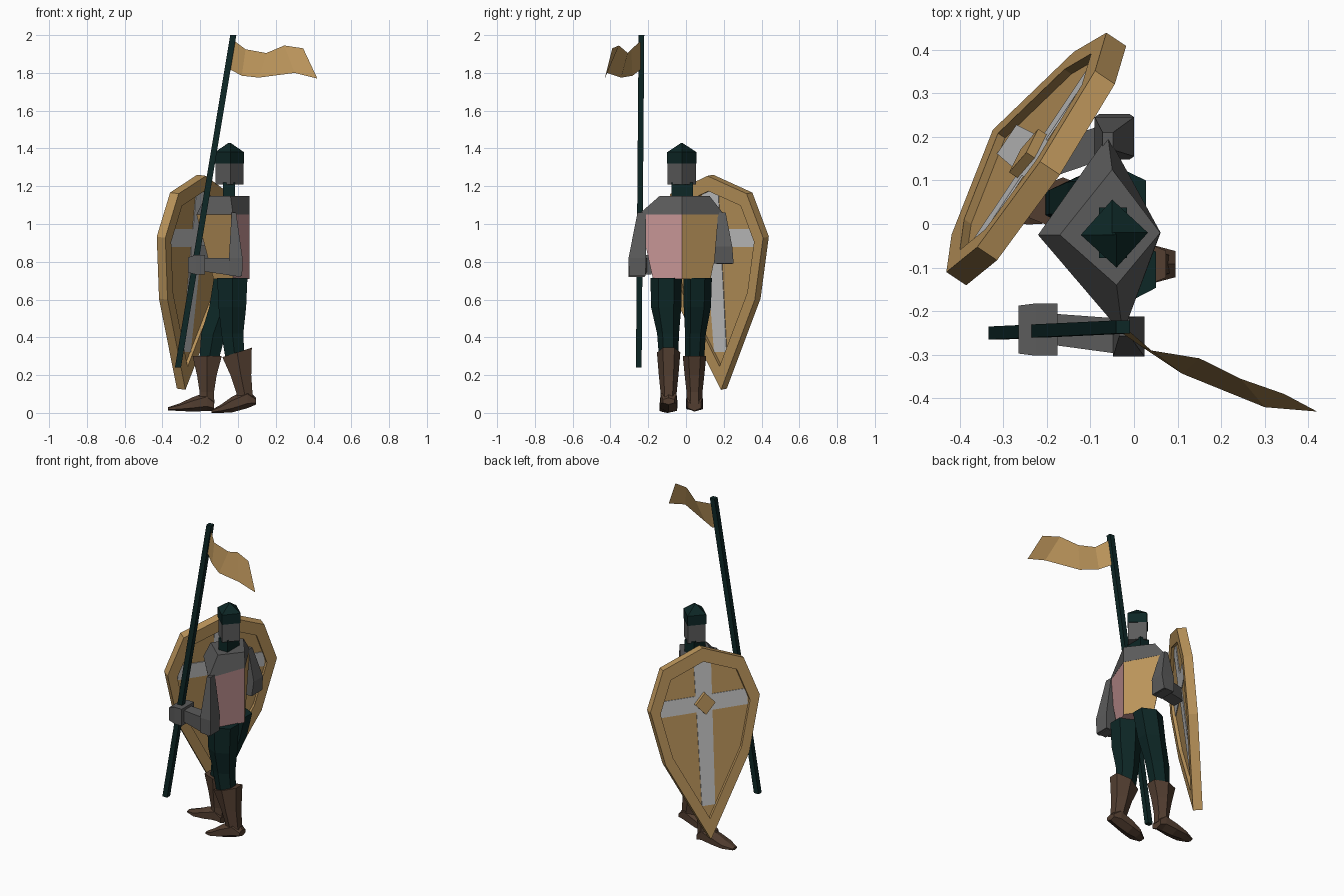
import bpy, bmesh, math
from mathutils import Vector


def mat(name, r, g, b):
    m = bpy.data.materials.new(name)
    m.diffuse_color = (r, g, b, 1)
    return m


GOLD = mat("gold", 0.50, 0.30, 0.105)
PINK = mat("pink", 0.60, 0.32, 0.32)
STEEL = mat("steel grey", 0.105, 0.105, 0.105)
GREEN = mat("dark green", 0.004, 0.020, 0.019)
BROWN = mat("boot brown", 0.085, 0.048, 0.030)
WHITE = mat("pale grey", 0.56, 0.56, 0.56)


def build(name, lofts, *mats, rule=None, closed=True):
    """Skin each list of equal-length rings into one flat-shaded object."""
    bm = bmesh.new()
    for rings in lofts:
        vs = [[bm.verts.new(p) for p in r] for r in rings]
        n = len(vs[0])
        for a, b in zip(vs, vs[1:]):
            for i in range(n if closed else n - 1):
                j = (i + 1) % n
                bm.faces.new((a[i], a[j], b[j], b[i]))
        if closed:
            bm.faces.new(vs[0][::-1])
            bm.faces.new(vs[-1])
    bmesh.ops.recalc_face_normals(bm, faces=bm.faces)
    if rule:
        for f in bm.faces:
            f.material_index = rule(f.calc_center_median())
    me = bpy.data.meshes.new(name)
    bm.to_mesh(me)
    bm.free()
    for m in mats:
        me.materials.append(m)
    ob = bpy.data.objects.new(name, me)
    bpy.context.collection.objects.link(ob)
    return ob


def limb(axis, sections, n=4):
    """Rings from (x, y, z, half1, half2); halves are x,y or y,z."""
    rings = []
    for x, y, z, a, b in sections:
        ring = []
        for i in range(n):
            t = 2 * math.pi * (i + 0.5) / n
            k = 1 / math.cos(math.pi / n)
            c = math.cos(t) * (k if n == 4 else 1 / math.cos(math.pi / 6))
            s = math.sin(t) * (k if n == 4 else 1)
            ring.append((x + a * c, y + b * s, z) if axis == 'z'
                        else (x, y + a * c, z + b * s))
        rings.append(ring)
    return rings


def diamond(z, front, back, right, left, xr=-0.04, xl=-0.05):
    """Four-cornered ring with corners on the body axes."""
    return [(front, -0.025, z), (xr, right, z), (back, -0.02, z), (xl, left, z)]


# Quartered tunic
build("tunic", [[diamond(0.71, -0.13, 0.06, -0.175, 0.13, -0.026, -0.04),
                 diamond(1.05, -0.22, 0.06, -0.25, 0.20, -0.026, -0.06)]],
      GOLD, PINK,
      rule=lambda c: 0 if (c.x + 0.04) * (c.y + 0.022) > 0 else 1)

# Shoulder mantle, neck, mail hood and pointed helmet
build("mantle", [[diamond(1.05, -0.22, 0.061, -0.252, 0.202, -0.026, -0.06),
                  diamond(1.148, -0.17, 0.06, -0.14, 0.125)]], STEEL)
build("neck", [limb('z', [(-0.048, -0.02, 1.14, 0.032, 0.058),
                          (-0.048, -0.02, 1.22, 0.032, 0.058)])], GREEN)
build("hood", [[diamond(1.21, -0.118, 0.028, -0.098, 0.053),
                diamond(1.33, -0.118, 0.028, -0.098, 0.053)]], STEEL)
build("helmet", [[diamond(1.32, -0.122, 0.032, -0.1, 0.056),
                  diamond(1.38, -0.122, 0.032, -0.1, 0.056),
                  diamond(1.43, -0.047, -0.045, -0.024, -0.02)]], GREEN)

# Right arm, bent forward to grip the pole
build("right_arm", [
    limb('z', [(-0.022, -0.235, 1.06, 0.012, 0.022),
               (-0.012, -0.258, 0.82, 0.036, 0.046),
               (-0.012, -0.258, 0.725, 0.034, 0.044)]),
    limb('x', [(0.012, -0.262, 0.77, 0.042, 0.05),
               (-0.18, -0.242, 0.785, 0.036, 0.036)])], STEEL)
build("right_gauntlet", [
    limb('x', [(-0.175, -0.242, 0.785, 0.06, 0.052),
               (-0.225, -0.242, 0.785, 0.06, 0.052),
               (-0.265, -0.242, 0.783, 0.055, 0.04)])], STEEL)

# Left arm, holding the shield from behind
build("left_arm", [
    limb('z', [(-0.06, 0.19, 1.06, 0.012, 0.02),
               (-0.045, 0.20, 0.88, 0.045, 0.045),
               (-0.045, 0.20, 0.79, 0.035, 0.052)]),
    limb('x', [(-0.02, 0.205, 0.83, 0.04, 0.042),
               (-0.21, 0.14, 0.85, 0.04, 0.038)])], STEEL)

# Legs: right leg back, left leg forward
build("right_leg", [limb('z', [(-0.03, -0.105, 0.715, 0.08, 0.083),
                               (-0.03, -0.105, 0.56, 0.073, 0.08),
                               (-0.03, -0.095, 0.42, 0.058, 0.058),
                               (-0.015, -0.092, 0.28, 0.05, 0.05)], 6)], GREEN)
build("left_leg", [limb('z', [(-0.05, 0.062, 0.715, 0.078, 0.075),
                              (-0.08, 0.06, 0.56, 0.072, 0.072),
                              (-0.13, 0.05, 0.42, 0.065, 0.055),
                              (-0.155, 0.045, 0.27, 0.05, 0.05)], 6)], GREEN)


def boot(name, shaft, foot, slope):
    top = limb('z', shaft, 6)
    x0 = shaft[0][0]
    top[0] = [(x, y, z + slope * (x - x0)) for x, y, z in top[0]]
    build(name, [top, limb('x', foot, 6)], BROWN)


boot("right_boot",
     [(-0.005, -0.092, 0.32, 0.078, 0.062), (0.015, -0.092, 0.2, 0.055, 0.052),
      (0.035, -0.092, 0.10, 0.042, 0.042), (0.045, -0.092, 0.05, 0.045, 0.042)],
     [(0.095, -0.092, 0.062, 0.03, 0.018), (0.05, -0.092, 0.075, 0.042, 0.05),
      (-0.03, -0.092, 0.045, 0.046, 0.042), (-0.09, -0.095, 0.022, 0.046, 0.022),
      (-0.14, -0.10, 0.008, 0.02, 0.008)], 0.32)
boot("left_boot",
     [(-0.163, 0.045, 0.30, 0.077, 0.062), (-0.165, 0.045, 0.2, 0.052, 0.052),
      (-0.165, 0.045, 0.11, 0.038, 0.042), (-0.165, 0.045, 0.05, 0.04, 0.042)],
     [(-0.128, 0.045, 0.04, 0.035, 0.03), (-0.165, 0.045, 0.06, 0.042, 0.05),
      (-0.24, 0.045, 0.045, 0.046, 0.038), (-0.31, 0.047, 0.03, 0.044, 0.02),
      (-0.37, 0.05, 0.022, 0.02, 0.008)], 0.0)

# Banner pole and waving pennant
build("banner_pole", [limb('z', [(-0.318, -0.25, 0.24, 0.016, 0.015),
                                 (-0.025, -0.236, 2.0, 0.016, 0.015)])], GREEN)
top = [(-0.02, -0.238, 1.97), (0.04, -0.29, 1.925), (0.15, -0.308, 1.905),
       (0.245, -0.355, 1.945), (0.345, -0.39, 1.93)]
bottom = [(-0.045, -0.238, 1.82), (0.02, -0.283, 1.785), (0.11, -0.343, 1.775),
          (0.30, -0.42, 1.80), (0.42, -0.43, 1.77)]
build("pennant", [[top, bottom]], GOLD, closed=False)

# Shield frame: u across, v up the tilted face, n outward
N = Vector((-0.83, 0.555, 0.115)).normalized()
U = Vector((0.555, 0.83, 0)).normalized()
V = U.cross(Vector((-0.83, 0.555, 0.115))).normalized()
if V.z < 0:
    V = -V
C = Vector((-0.224, 0.149, 0.93))


def place(pts, n):
    return [C + U * u + V * v + N * n for u, v in pts]


half = [(0, 0.33), (0.243, 0.235), (0.33, 0), (0.252, -0.33), (0, -0.81)]
outer = half + [(-u, v) for u, v in half[3:0:-1]]
inner = [(u * 0.82, -0.12 + (v + 0.12) * 0.82) for u, v in outer]

# Raised rim: outer and inner walls skinned as a ring that meets itself
T = 0.0275
rim = [place(outer, -T), place(outer, T), place(inner, T), place(inner, -T)]
rim_loops = [[r[i] for r in rim] for i in range(len(outer))]
bm = bmesh.new()
vs = [[bm.verts.new(p) for p in loop] for loop in rim_loops]
for i in range(len(vs)):
    a, b = vs[i], vs[(i + 1) % len(vs)]
    for j in range(4):
        k = (j + 1) % 4
        bm.faces.new((a[j], a[k], b[k], b[j]))
bmesh.ops.recalc_face_normals(bm, faces=bm.faces)
me = bpy.data.meshes.new("shield_rim")
bm.to_mesh(me)
bm.free()
me.materials.append(GOLD)
bpy.context.collection.objects.link(bpy.data.objects.new("shield_rim", me))


def plate(name, pts, n0, n1, material):
    build(name, [[place(pts, n0), place(pts, n1)]], material)


# Recessed panel, cross on both faces, and diamond boss
plate("shield_panel", inner, -0.008, 0.008, GOLD)
plate("cross_upright", [(-0.052, 0.232), (0, 0.246), (0.052, 0.232),
                        (0.04, -0.61), (-0.04, -0.61)], -0.012, 0.012, WHITE)
for side, s in (("left", 1), ("right", -1)):
    plate("cross_arm_" + side, [(s * 0.045, 0.045), (s * 0.258, 0.045),
                                (s * 0.262, -0.05), (s * 0.045, -0.05)],
          -0.012, 0.012, WHITE)
plate("shield_boss", [(0, 0.065), (0.06, 0), (0, -0.065), (-0.06, 0)],
      0.0, 0.035, GOLD)
